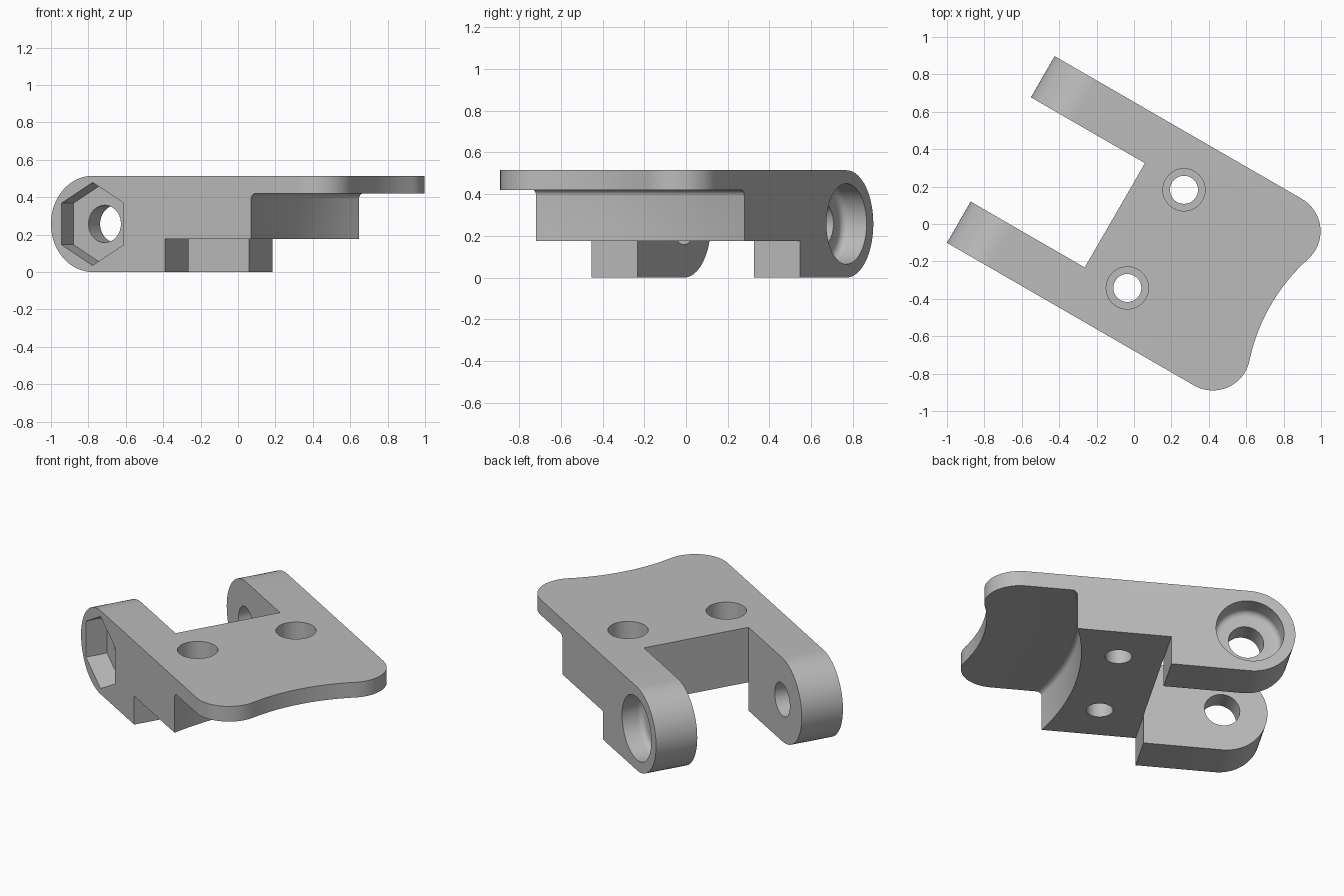
import bpy, bmesh
from math import pi, cos, sin, sqrt, asin, radians
from mathutils import Matrix, Vector

if "Cube" in bpy.data.objects:
    bpy.data.objects.remove(bpy.data.objects["Cube"], do_unlink=True)

# Main dimensions: u runs along the arms, v across them
HALF, INNER = 0.576, 0.322        # half width outside and between the arms
TIP, NOTCH = -0.816, -0.112       # arm tip and end of the gap
TOP, PLATE_Z, STEP_Z = 0.514, 0.42, 0.175
R = TOP / 2                       # rounded arm end
PIVOT = TIP + R


def loft(name, rings):
    """Closed solid through a stack of rings with equal point counts."""
    bm = bmesh.new()
    loops = [[bm.verts.new(p) for p in ring] for ring in rings]
    n = len(loops[0])
    for a, b in zip(loops, loops[1:]):
        for i in range(n):
            j = (i + 1) % n
            bm.faces.new((a[i], a[j], b[j], b[i]))
    bm.faces.new(loops[0])
    bm.faces.new(loops[-1])
    bmesh.ops.recalc_face_normals(bm, faces=bm.faces)
    mesh = bpy.data.meshes.new(name)
    bm.to_mesh(mesh)
    bm.free()
    obj = bpy.data.objects.new(name, mesh)
    bpy.context.collection.objects.link(obj)
    return obj


def arc(cx, cy, r, start, end, n):
    return [(cx + r * cos(start + (end - start) * i / n),
             cy + r * sin(start + (end - start) * i / n)) for i in range(n + 1)]


def upright(points, z):
    return [(u, v, z) for u, v in points]


def across(points, v):
    return [(u, v, z) for u, z in points]


def boolean(target, cutter, operation="DIFFERENCE"):
    cutter.hide_render = True
    mod = target.modifiers.new(cutter.name, "BOOLEAN")
    mod.object, mod.operation, mod.solver = cutter, operation, "EXACT"
    bpy.context.view_layer.objects.active = target
    bpy.ops.object.modifier_apply(modifier=mod.name)
    bpy.data.objects.remove(cutter, do_unlink=True)


# Plan outline: two arms, rounded far corners and a hollow far edge
corner_r, corner_u, dip_u = 0.2, 0.71, 0.85
corner_v = HALF - corner_r
k = dip_u - corner_u
edge_r = (k * k + corner_v ** 2 - corner_r ** 2) / (2 * (corner_r - k))
edge_u = dip_u + edge_r
tilt = asin(corner_v / (edge_r + corner_r))
outline = [(-1, -HALF)]
outline += arc(corner_u, -corner_v, corner_r, -pi / 2, tilt, 20)
outline += arc(edge_u, 0, edge_r, pi + tilt, pi - tilt, 24)[1:-1]
outline += arc(corner_u, corner_v, corner_r, -tilt, pi / 2, 20)
outline += [(-1, HALF), (-1, INNER), (NOTCH, INNER), (NOTCH, -INNER), (-1, -INNER)]
bracket = loft("hinge_bracket", [upright(outline, -0.1), upright(outline, 0.7)])

# Side profile: round arm ends and the raised underside
side = arc(PIVOT, R, R, pi / 2, 3 * pi / 2, 40)
step_u = NOTCH - 0.001
side += [(step_u, 0), (step_u, STEP_Z), (1.2, STEP_Z), (1.2, TOP)]
boolean(bracket, loft("side_profile", [across(side, -1), across(side, 1)]), "INTERSECT")

# Curved undercut below the plate with a small fillet
wall_u, sag, fillet = 0.42, 0.095, 0.03
wall_r = (HALF ** 2 + sag ** 2) / (2 * sag)
spread = asin(0.7 / wall_r)
levels = [(0.1, 0)] + [(PLATE_Z - fillet + fillet * sin(a), fillet * (1 - cos(a)))
                       for a in (i * pi / 12 for i in range(7))]
rings = []
for z, shift in levels:
    curve = arc(wall_u - sag + wall_r + shift, 0, wall_r, pi + spread, pi - spread, 36)
    rings.append(upright(curve + [(1.3, 0.7), (1.3, -0.7)], z))
boolean(bracket, loft("undercut", rings))


def circle(u, w, r, n=48, phase=0.0):
    return arc(u, w, r, phase, phase + 2 * pi, n)[:-1]


# Pivot hole, nut pocket on the front arm, head pocket on the rear arm
depth, soft = 0.13, 0.035
hole = circle(PIVOT, R, 0.1)
boolean(bracket, loft("pivot_hole", [across(hole, -0.8), across(hole, 0.8)]))
nut = circle(PIVOT, R, 0.222, 6, pi / 2)
boolean(bracket, loft("nut_pocket", [across(nut, -0.8), across(nut, depth - HALF)]))
head = [across(circle(PIVOT, R, 0.193), 0.8)]
for i in range(7):
    a = i * pi / 12
    head.append(across(circle(PIVOT, R, 0.193 - soft * (1 - cos(a))),
                       HALF - depth + soft * (1 - sin(a))))
boolean(bracket, loft("head_pocket", head))

# Counterbored mounting holes through the plate
for s in (-1, 1):
    wide, narrow = (circle(0.14, s * 0.303, r) for r in (0.113, 0.075))
    boolean(bracket, loft("mounting_hole", [
        upright(wide, 0.7), upright(wide, 0.33),
        upright(narrow, 0.33), upright(narrow, 0.05)]))

# Turn the bracket into place
bracket.data.transform(Matrix.Rotation(radians(-30), 4, "Z")
                       @ Matrix.Translation(Vector((0, -0.011, 0))))

# Plain grey finish
grey = bpy.data.materials.new("plain_grey")
grey.use_nodes = True
colour = (0.5, 0.5, 0.5, 1)
grey.diffuse_color = colour
grey.node_tree.nodes["Principled BSDF"].inputs["Base Color"].default_value = colour
bracket.data.materials.clear()
bracket.data.materials.append(grey)

bpy.ops.object.select_all(action="DESELECT")
bracket.select_set(True)
bpy.context.view_layer.objects.active = bracket
bpy.ops.object.shade_smooth_by_angle(angle=radians(30))
